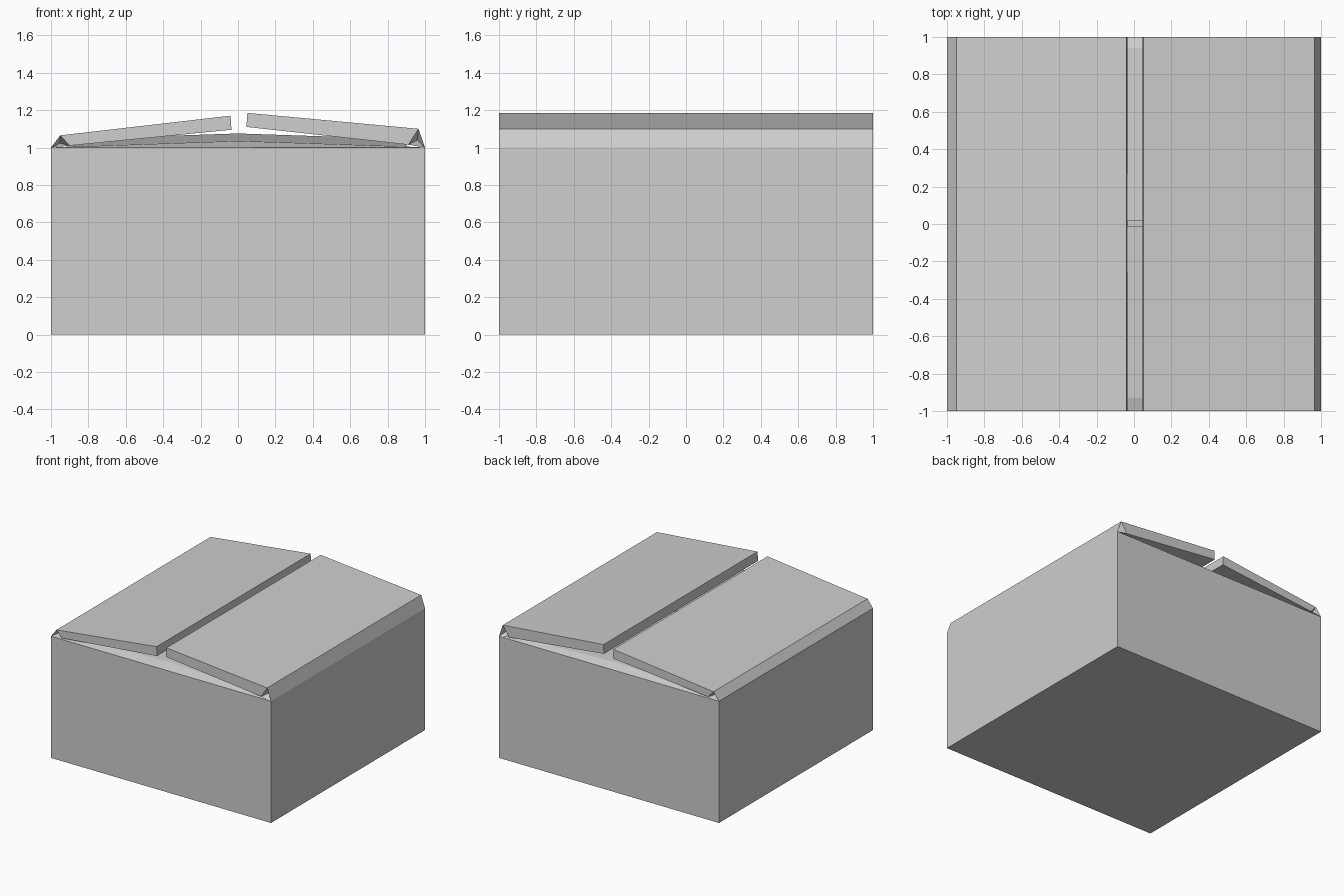
import bpy
import bmesh

if "Cube" in bpy.data.objects:
    bpy.data.objects.remove(bpy.data.objects["Cube"], do_unlink=True)

GREY = (0.62, 0.62, 0.62, 1)
card = bpy.data.materials.new("plain_grey")
card.use_nodes = True
card.diffuse_color = GREY
card.node_tree.nodes["Principled BSDF"].inputs["Base Color"].default_value = GREY


def finish(bm, name):
    bmesh.ops.recalc_face_normals(bm, faces=bm.faces[:])
    mesh = bpy.data.meshes.new(name)
    bm.to_mesh(mesh)
    bm.free()
    mesh.materials.append(card)
    obj = bpy.data.objects.new(name, mesh)
    bpy.context.scene.collection.objects.link(obj)
    return obj


def loft(sections):
    """Closed solid through matching rings of points."""
    bm = bmesh.new()
    rings = [[bm.verts.new(p) for p in ring] for ring in sections]
    n = len(rings[0])
    for a, b in zip(rings, rings[1:]):
        for i in range(n):
            j = (i + 1) % n
            bm.faces.new((a[i], a[j], b[j], b[i]))
    bm.faces.new(rings[0])
    bm.faces.new(rings[-1])
    bmesh.ops.recalc_face_normals(bm, faces=bm.faces[:])
    return bm


def along_y(profile):
    return loft([[(x, y, z) for x, z in profile] for y in (-1, 1)])


# Open-topped box body
bm = bmesh.new()
bmesh.ops.create_cube(bm, size=2)
for v in bm.verts:
    v.co.z = (v.co.z + 1) / 2
lid = [f for f in bm.faces if f.calc_center_median().z > 0.9]
bmesh.ops.delete(bm, geom=lid, context='FACES')
body = finish(bm, "box_body")
wall = body.modifiers.new("wall", 'SOLIDIFY')
wall.thickness = 0.03
wall.offset = -1

# Outer flaps: thick panel, with a wedge-shaped fold along the rim
outer = {
    "left": [(0.965, 1.1), (0.05, 1.185), (0.045, 1.11), (0.91, 1.015)],
    "right": [(-0.95, 1.065), (-0.04, 1.17), (-0.035, 1.095), (-0.9, 1.01)],
}
for side, panel in outer.items():
    finish(along_y(panel), side + "_outer_flap")
    rim = (1 if side == "left" else -1, 1)
    bm = along_y([rim, panel[0], panel[3]])
    # Hollowed ends of the fold
    ends = [f for f in bm.faces if len(f.verts) == 3]
    bmesh.ops.poke(bm, faces=ends, offset=-0.08)
    finish(bm, side + "_outer_fold")

# Inner flaps: shallow tents rising to the middle, folded up from the rim
for name, s, fold, tip in (("front", -1, 0.93, 0.01), ("back", 1, 0.94, 0.02)):
    rings = []
    for k in (-1, 0, 1):
        drop = 0.03 * abs(k)
        x = 0.9 * k
        rings.append([
            (k, s, 1),
            (x, s * fold, 1.035 - drop),
            (x, s * tip, 1.075 - drop),
            (x, s * tip, 1.035 - drop),
            (x, s * 0.9, 1 - drop / 2),
        ])
    finish(loft(rings), name + "_inner_flap")
